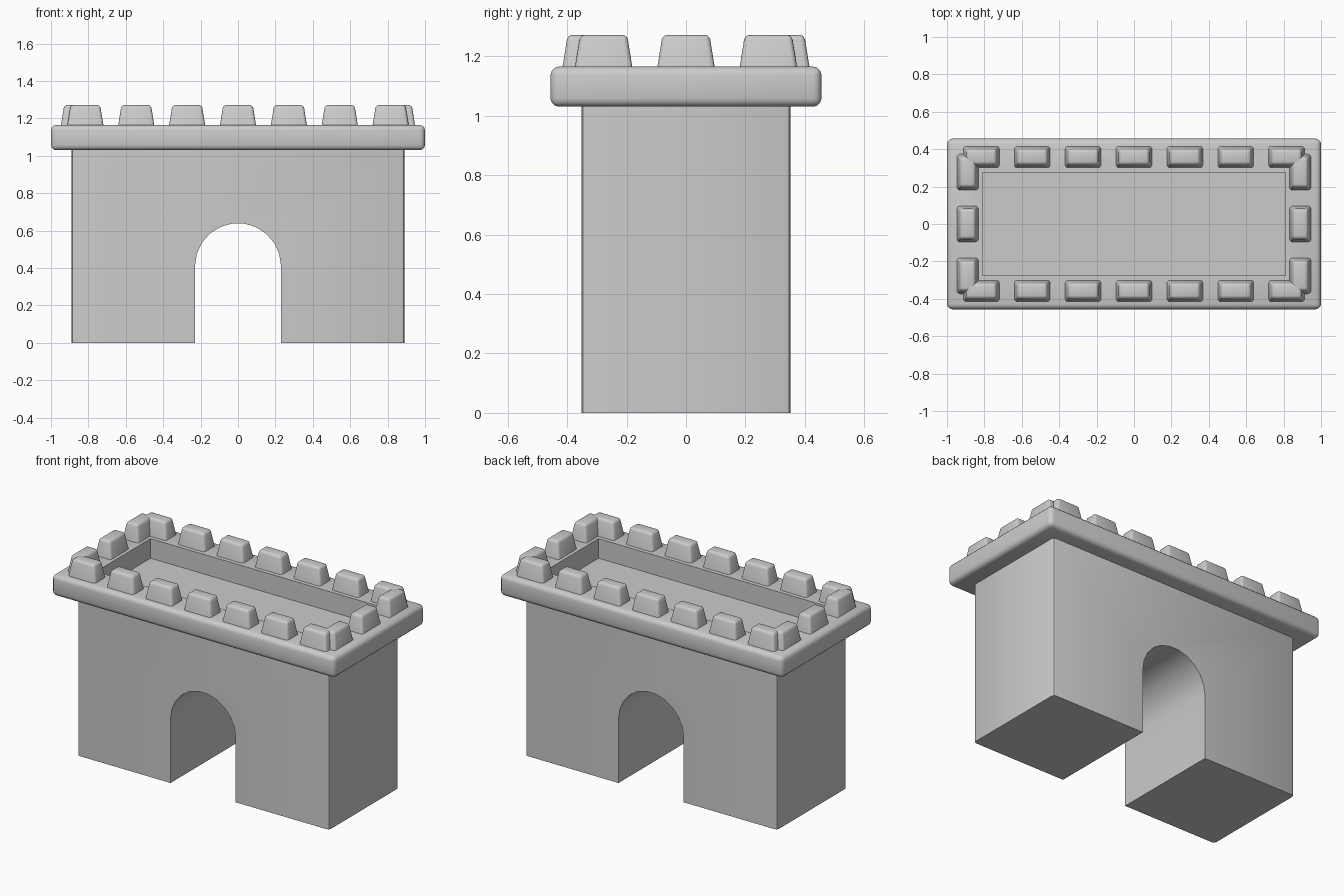
import bpy, bmesh, math

if "Cube" in bpy.data.objects:
    bpy.data.objects.remove(bpy.data.objects["Cube"])

def finish(bm, name, angle=35):
    bmesh.ops.recalc_face_normals(bm, faces=bm.faces)
    mesh = bpy.data.meshes.new(name)
    bm.to_mesh(mesh)
    bm.free()
    ob = bpy.data.objects.new(name, mesh)
    bpy.context.collection.objects.link(ob)
    bpy.ops.object.select_all(action='DESELECT')
    ob.select_set(True)
    bpy.context.view_layer.objects.active = ob
    bpy.ops.object.shade_smooth_by_angle(angle=math.radians(angle))
    return ob

def box(bm, hx, hy, z0, z1, taper=0.0):
    lo = [bm.verts.new((sx * hx, sy * hy, z0)) for sx, sy in CORNERS]
    hi = [bm.verts.new((sx * (hx - taper), sy * (hy - taper), z1)) for sx, sy in CORNERS]
    bm.faces.new(lo[::-1])
    top = bm.faces.new(hi)
    for i in range(4):
        j = (i + 1) % 4
        bm.faces.new((lo[i], lo[j], hi[j], hi[i]))
    return top

CORNERS = [(-1, -1), (1, -1), (1, 1), (-1, 1)]

# Gate body: rectangular outline with an arched doorway, extruded through y
W, D, H = 0.89, 0.352, 1.035
R, SPRING, N = 0.23, 0.41, 11
arch = [(R * math.cos(math.pi * i / N), SPRING + R * math.sin(math.pi * i / N)) for i in range(N + 1)]
outline = [(W, 0), (W, H), (-W, H), (-W, 0), (-R, 0)] + arch[::-1] + [(R, 0)]
bm = bmesh.new()
face = bm.faces.new([bm.verts.new((x, -D, z)) for x, z in outline])
ext = bmesh.ops.extrude_face_region(bm, geom=[face], use_keep_orig=True)
for v in ext['geom']:
    if isinstance(v, bmesh.types.BMVert):
        v.co.y = D
# Slightly rounded vertical corners
corners = [e for e in bm.edges
           if all(abs(abs(v.co.x) - W) < 1e-4 for v in e.verts)
           and abs(e.verts[0].co.z - e.verts[1].co.z) > 0.5]
bmesh.ops.bevel(bm, geom=corners, offset=0.018, segments=2, profile=0.5, affect='EDGES')
finish(bm, "gate_body", 40)

# Parapet: rounded slab with a sunken walkway
bm = bmesh.new()
top = box(bm, 1.0, 0.456, 1.03, 1.165)
bmesh.ops.bevel(bm, geom=list(bm.edges), offset=0.028, segments=3, profile=0.5, affect='EDGES')
top = max(bm.faces, key=lambda f: f.calc_center_median().z)
bmesh.ops.inset_region(bm, faces=[top], thickness=0.1)
for v in top.verts:
    v.co.x = math.copysign(0.81, v.co.x)
    v.co.y = math.copysign(0.275, v.co.y)
floor = bmesh.ops.extrude_face_region(bm, geom=[top])
for v in floor['geom']:
    if isinstance(v, bmesh.types.BMVert):
        v.co.z = 1.04
if top.is_valid:
    bm.faces.remove(top)
finish(bm, "parapet")

# Merlons: tapered rounded blocks sharing one mesh
bm = bmesh.new()
box(bm, 0.097, 0.058, 0, 0.112, taper=0.018)
edges = [e for e in bm.edges if max(v.co.z for v in e.verts) > 0.05]
bmesh.ops.bevel(bm, geom=edges, offset=0.016, segments=3, profile=0.5, affect='EDGES')
merlon = finish(bm, "merlon")

spots = [(i * 0.272, s * 0.358, 0) for s in (-1, 1) for i in range(-3, 4)]
spots += [(s * 0.889, j * 0.277, math.pi / 2) for s in (-1, 1) for j in (-1, 0, 1)]
for k, (x, y, rot) in enumerate(spots):
    ob = merlon if k == 0 else merlon.copy()
    if k:
        bpy.context.collection.objects.link(ob)
    ob.location = (x, y, 1.16)
    ob.rotation_euler.z = rot
